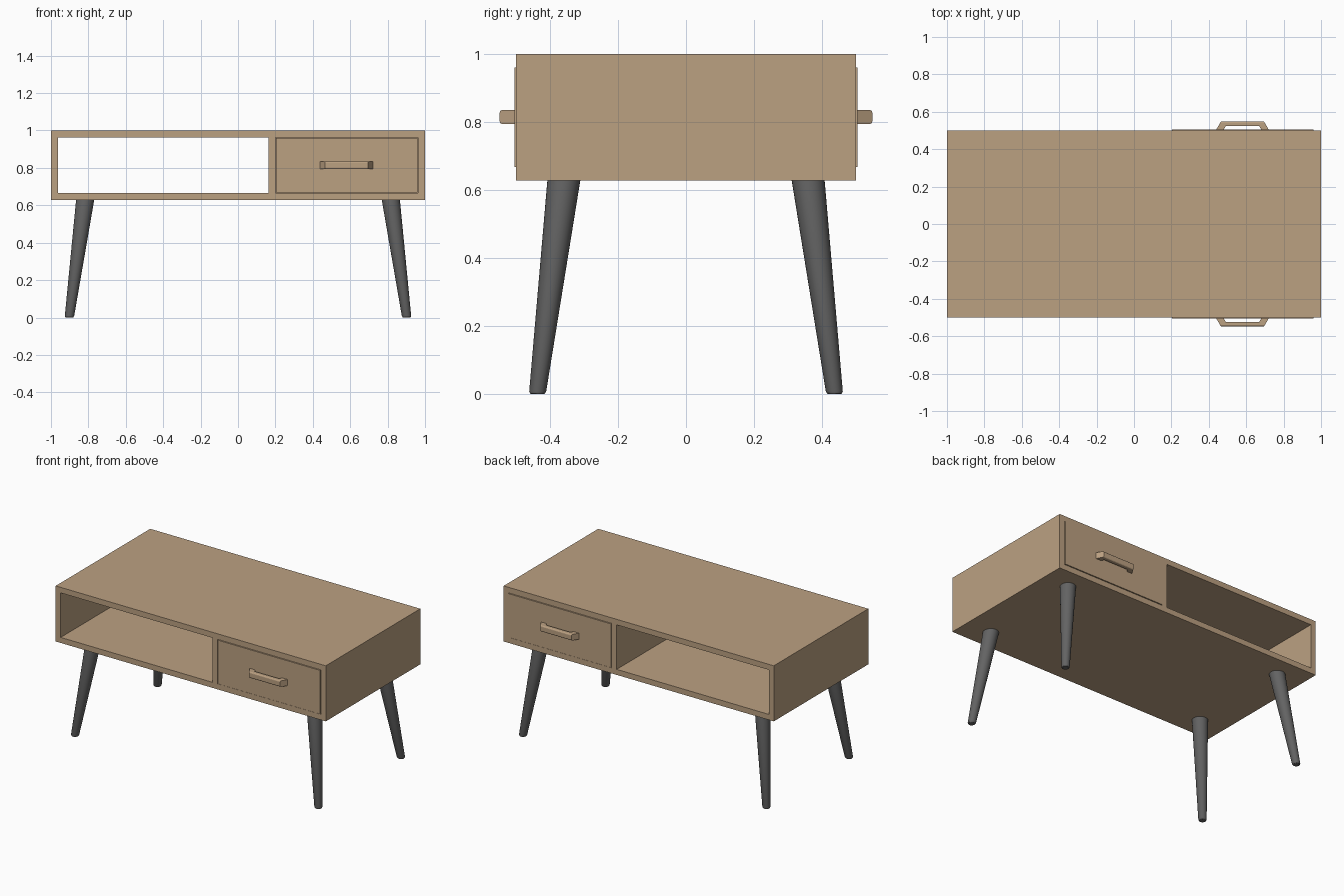
import bpy, bmesh, math
from mathutils import Vector

if "Cube" in bpy.data.objects:
    bpy.data.objects.remove(bpy.data.objects["Cube"])


def material(name, rgb):
    m = bpy.data.materials.new(name)
    m.diffuse_color = (*rgb, 1)
    m.use_nodes = True
    m.node_tree.nodes["Principled BSDF"].inputs["Base Color"].default_value = m.diffuse_color
    return m


wood = material("light wood", (0.50, 0.355, 0.222))
dark = material("dark grey", (0.125, 0.125, 0.125))


def finish(name, bm, mat):
    bmesh.ops.recalc_face_normals(bm, faces=bm.faces)
    me = bpy.data.meshes.new(name)
    bm.to_mesh(me)
    bm.free()
    me.materials.append(mat)
    ob = bpy.data.objects.new(name, me)
    bpy.context.collection.objects.link(ob)
    return ob


def box(name, lo, hi, mat):
    bm = bmesh.new()
    bmesh.ops.create_cube(bm, size=1)
    for v in bm.verts:
        v.co = [(l + h) / 2 + c * (h - l) for l, h, c in zip(lo, hi, v.co)]
    return finish(name, bm, mat)


def extrude(bm, faces, vec):
    geo = bmesh.ops.extrude_face_region(bm, geom=faces)["geom"]
    bmesh.ops.translate(bm, vec=vec, verts=[g for g in geo if isinstance(g, bmesh.types.BMVert)])


# cabinet shell: frame with two through openings, split by a divider
xs = [-1, -0.963, 0.163, 0.2, 0.963, 1]
zs = [0.628, 0.665, 0.963, 1]
bm = bmesh.new()
grid = [[bm.verts.new((x, -0.5, z)) for z in zs] for x in xs]
faces = [bm.faces.new((grid[i][k], grid[i + 1][k], grid[i + 1][k + 1], grid[i][k + 1]))
         for i in range(5) for k in range(3) if (i, k) not in ((1, 1), (3, 1))]
back = bmesh.ops.duplicate(bm, geom=faces)["geom"]
bmesh.ops.translate(bm, vec=(0, 1, 0), verts=[g for g in back if isinstance(g, bmesh.types.BMVert)])
front_edges = [e for e in bm.edges if e.is_boundary]
bmesh.ops.bridge_loops  # (walls are built explicitly below)
bm.verts.ensure_lookup_table()
match = {tuple(round(c, 4) for c in v.co): v for v in bm.verts}
for e in front_edges:
    a, b = e.verts
    if a.co.y < 0:
        a2, b2 = (match[(round(v.co.x, 4), 0.5, round(v.co.z, 4))] for v in (a, b))
        bm.faces.new((a, b, b2, a2))
finish("cabinet_shell", bm, wood)

# drawer body, with a panel on each side
box("drawer_body", (0.2, -0.47, 0.665), (0.963, 0.47, 0.963), wood)
for side, s in (("front", -1), ("back", 1)):
    y0, y1 = sorted((s * 0.47, s * 0.504))
    box(side + "_drawer_panel", (0.203, y0, 0.668), (0.96, y1, 0.96), wood)

    # bracket handle: outline in plan, extruded upwards
    prof = [(-0.143, 0.50), (-0.115, 0.548), (0.115, 0.548), (0.143, 0.50),
            (0.103, 0.50), (0.09, 0.523), (-0.09, 0.523), (-0.103, 0.50)]
    bm = bmesh.new()
    f = bm.faces.new([bm.verts.new((0.58 + x, s * y, 0.794)) for x, y in prof])
    extrude(bm, [f], (0, 0, 0.041))
    outer = [e for e in bm.edges if all(abs(v.co.y) > 0.54 for v in e.verts)
             and abs(e.verts[0].co.z - e.verts[1].co.z) < 1e-4]
    bmesh.ops.bevel(bm, geom=outer, offset=0.008, segments=3, profile=0.5, affect='EDGES')
    finish(side + "_handle", bm, wood)

# splayed tapered legs: (height, radius) rings along a slanted axis
N = 32
rings = [(0.0, 0.019), (0.002, 0.022), (0.008, 0.025), (0.63, 0.0485)]
for sy, ny in ((-1, "front"), (1, "back")):
    for sx, nx in ((-1, "left"), (1, "right")):
        bm = bmesh.new()
        loops = []
        for z, r in rings:
            t = z / 0.63
            cx, cy = sx * (0.902 - 0.085 * t), sy * (0.437 - 0.078 * t)
            loops.append([bm.verts.new((cx + r * math.cos(2 * math.pi * i / N),
                                        cy + r * math.sin(2 * math.pi * i / N), z)) for i in range(N)])
        for a, b in zip(loops, loops[1:]):
            for i in range(N):
                j = (i + 1) % N
                bm.faces.new((a[i], a[j], b[j], b[i]))
        bm.faces.new(loops[0])
        bm.faces.new(loops[-1])
        ob = finish(f"{ny}_{nx}_leg", bm, dark)
        bpy.ops.object.select_all(action='DESELECT')
        ob.select_set(True)
        bpy.context.view_layer.objects.active = ob
        bpy.ops.object.shade_smooth_by_angle(angle=math.radians(30))
